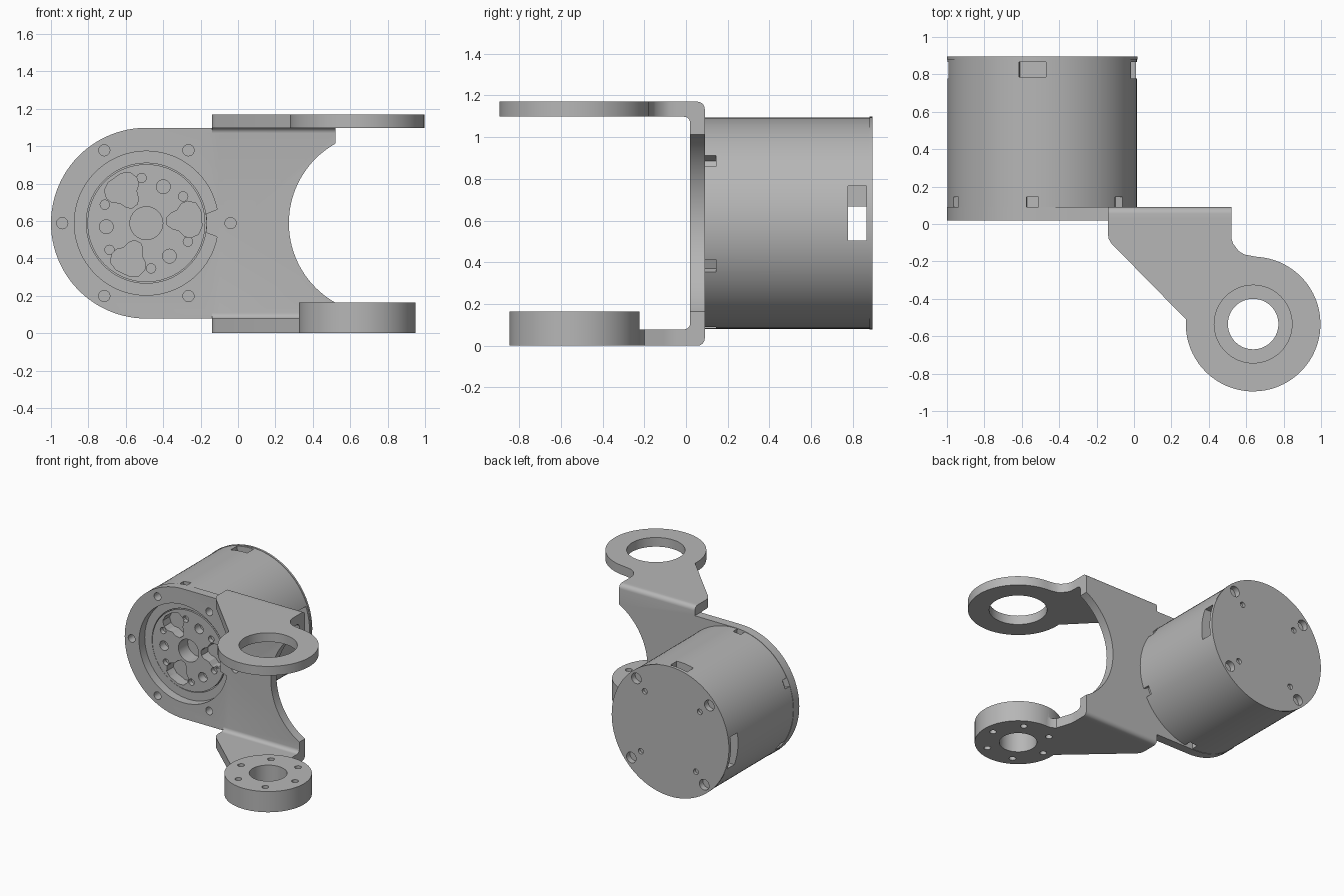
import bpy, bmesh, math
from mathutils import Vector

cube = bpy.data.objects.get("Cube")
if cube:
    bpy.data.objects.remove(cube, do_unlink=True)

grey = bpy.data.materials.new("machined_grey")
grey.use_nodes = True
GREY = (0.47, 0.47, 0.47, 1)
grey.diffuse_color = GREY
grey.node_tree.nodes["Principled BSDF"].inputs["Base Color"].default_value = GREY

CX, CZ = -0.49, 0.588        # motor axis
RX, RY = 0.637, -0.535       # pivot axis of the two arms
MAP = {"x": lambda u, v, d: (d, u, v),
       "y": lambda u, v, d: (u, d, v),
       "z": lambda u, v, d: (u, v, d)}


def arc(cx, cy, r, a0, a1, n):
    angles = [math.radians(a0 + (a1 - a0) * i / n) for i in range(n + 1)]
    return [(cx + r * math.cos(a), cy + r * math.sin(a)) for a in angles]


def circle(cx, cy, r, n=64):
    return arc(cx, cy, r, 0, 360, n)[:-1]


def polar(r, deg):
    a = math.radians(deg)
    return CX + r * math.cos(a), CZ + r * math.sin(a)


def prism(name, outline, axis, lo, hi):
    """Extrude a 2D outline along an axis."""
    bm = bmesh.new()
    face = bm.faces.new([bm.verts.new(MAP[axis](u, v, lo)) for u, v in outline])
    grown = bmesh.ops.extrude_face_region(bm, geom=[face])["geom"]
    bmesh.ops.translate(bm, vec=Vector(MAP[axis](0, 0, hi - lo)),
                        verts=[g for g in grown if isinstance(g, bmesh.types.BMVert)])
    bmesh.ops.recalc_face_normals(bm, faces=bm.faces)
    mesh = bpy.data.meshes.new(name)
    bm.to_mesh(mesh)
    bm.free()
    mesh.materials.append(grey)
    obj = bpy.data.objects.new(name, mesh)
    bpy.context.collection.objects.link(obj)
    return obj


def combine(target, tool, operation="DIFFERENCE"):
    """Apply a boolean and remove the tool."""
    mod = target.modifiers.new("bool", "BOOLEAN")
    mod.operation, mod.object, mod.solver = operation, tool, "EXACT"
    with bpy.context.temp_override(object=target, active_object=target):
        bpy.ops.object.modifier_apply(modifier=mod.name)
    bpy.data.objects.remove(tool, do_unlink=True)


def cut(target, outline, axis, lo, hi):
    combine(target, prism("cutter", outline, axis, lo, hi))


def rotated_box(deg, r0, r1, half):
    """Radial slot outline around the motor axis."""
    a = math.radians(deg)
    c, s = math.cos(a), math.sin(a)
    return [(CX + r * c - t * s, CZ + r * s + t * c)
            for r, t in ((r0, -half), (r1, -half), (r1, half), (r0, half))]


def arm_outline(r):
    """Flange with a slanted neck and a round end."""
    top = RY + r
    return ([(-0.14, 0.03), (-0.14, -0.05), (-0.135, -0.08), (-0.12, -0.105)]
            + arc(RX, RY, r, 176, 447, 54)
            + [(0.59, top + 0.012), (0.56, top + 0.03), (0.53, -0.105),
               (0.522, -0.08), (0.52, -0.05), (0.52, 0.03)])


# Bracket: folded channel
channel = ([(-0.02, 0)] + arc(0.055, 0.035, 0.035, -90, 0, 6)
           + arc(0.055, 1.135, 0.035, 0, 90, 6)
           + [(-0.02, 1.17), (-0.02, 1.098)]
           + arc(-0.01, 1.068, 0.03, 90, 0, 6)
           + arc(-0.01, 0.108, 0.03, 0, -90, 6) + [(-0.02, 0.078)])
bracket = prism("bracket", channel, "x", -0.14, 0.52)

# Bracket: round mounting plate
plate = arc(CX, CZ, 0.51, 90, 270, 48) + [(-0.1, CZ - 0.51), (-0.1, CZ + 0.51)]
combine(bracket, prism("plate", plate, "y", 0.02, 0.09), "UNION")

# Bracket: upper arm, lower arm and its thick boss
combine(bracket, prism("upper_arm", arm_outline(0.36), "z", 1.098, 1.17), "UNION")
combine(bracket, prism("lower_arm", arm_outline(0.305), "z", 0, 0.078), "UNION")
combine(bracket, prism("boss", circle(RX, RY, 0.312), "z", 0, 0.163), "UNION")

# Bracket: arm holes, concave edge and motor opening with its tab
cut(bracket, circle(RX, RY, 0.208), "z", 0.9, 1.3)
cut(bracket, circle(RX, RY, 0.135), "z", -0.1, 0.3)
for k in range(6):
    x, y = arc(RX, RY, 0.235, 60 * k, 360, 1)[0]
    cut(bracket, circle(x, y, 0.025, 16), "z", -0.1, 0.3)
cut(bracket, circle(0.76, CZ, 0.488, 96), "y", -0.1, 0.2)
cut(bracket, arc(CX, CZ, 0.385, 11, 349, 72) + arc(CX, CZ, 0.322, 351, 369, 4),
    "y", -0.1, 0.2)
for k in range(6):
    cut(bracket, circle(*polar(0.45, 60 * k), 0.03, 20), "y", -0.1, 0.2)

# Motor housing with a bore for the rotor
housing = prism("motor_housing", circle(CX, CZ, 0.507, 96), "y", 0.09, 0.882)
combine(housing, prism("lid", circle(CX, CZ, 0.51, 96), "y", 0.88, 0.895), "UNION")
cut(housing, circle(CX, CZ, 0.321, 72), "y", 0.0, 0.3)

# Housing: notches at the front edge
for k in range(6):
    cut(housing, rotated_box(36 + 60 * k, 0.46, 0.6, 0.033), "y", 0.0, 0.145)

# Housing: connector windows, the side pair meeting in the middle
cut(housing, [(CX, 0.505), (0.2, 0.505), (0.2, 0.765), (CX, 0.765)], "y", 0.777, 0.865)
cut(housing, [(-1.2, 0.41), (CX + 0.01, 0.41), (CX + 0.01, 0.667), (-1.2, 0.667)],
    "y", 0.777, 0.865)
cut(housing, rotated_box(96, 0.44, 0.6, 0.073), "y", 0.785, 0.865)

# Housing: rear screw recesses and small holes
for k in range(4):
    cut(housing, circle(*polar(0.45, 49 + 90 * k), 0.042, 24), "y", 0.85, 1.0)
    cut(housing, circle(*polar(0.34, 49 + 90 * k), 0.022, 16), "y", 0.872, 1.0)

# Rotor with centre bore, pockets and bolt holes
rotor = prism("rotor", circle(CX, CZ, 0.315, 72), "y", 0.085, 0.295)
cut(rotor, circle(CX, CZ, 0.088, 40), "y", 0.0, 0.2)
side = [(0.112, 10), (0.14, 17), (0.18, 18), (0.215, 24), (0.25, 23),
        (0.285, 17), (0.298, 8)]
pocket = side + [(r, -a) for r, a in reversed(side)]
for k in range(3):
    cut(rotor, [polar(r, a + 5 + 120 * k) for r, a in pocket], "y", 0.0, 0.17)
    cut(rotor, circle(*polar(0.215, 65 + 120 * k), 0.037, 24), "y", 0.0, 0.15)
for k in range(6):
    cut(rotor, circle(*polar(0.243, 36 + 60 * k), 0.025, 16), "y", 0.0, 0.12)

# Shading
for obj in (bracket, housing, rotor):
    bpy.ops.object.select_all(action="DESELECT")
    obj.select_set(True)
    bpy.context.view_layer.objects.active = obj
    bpy.ops.object.shade_smooth_by_angle(angle=math.radians(30))
